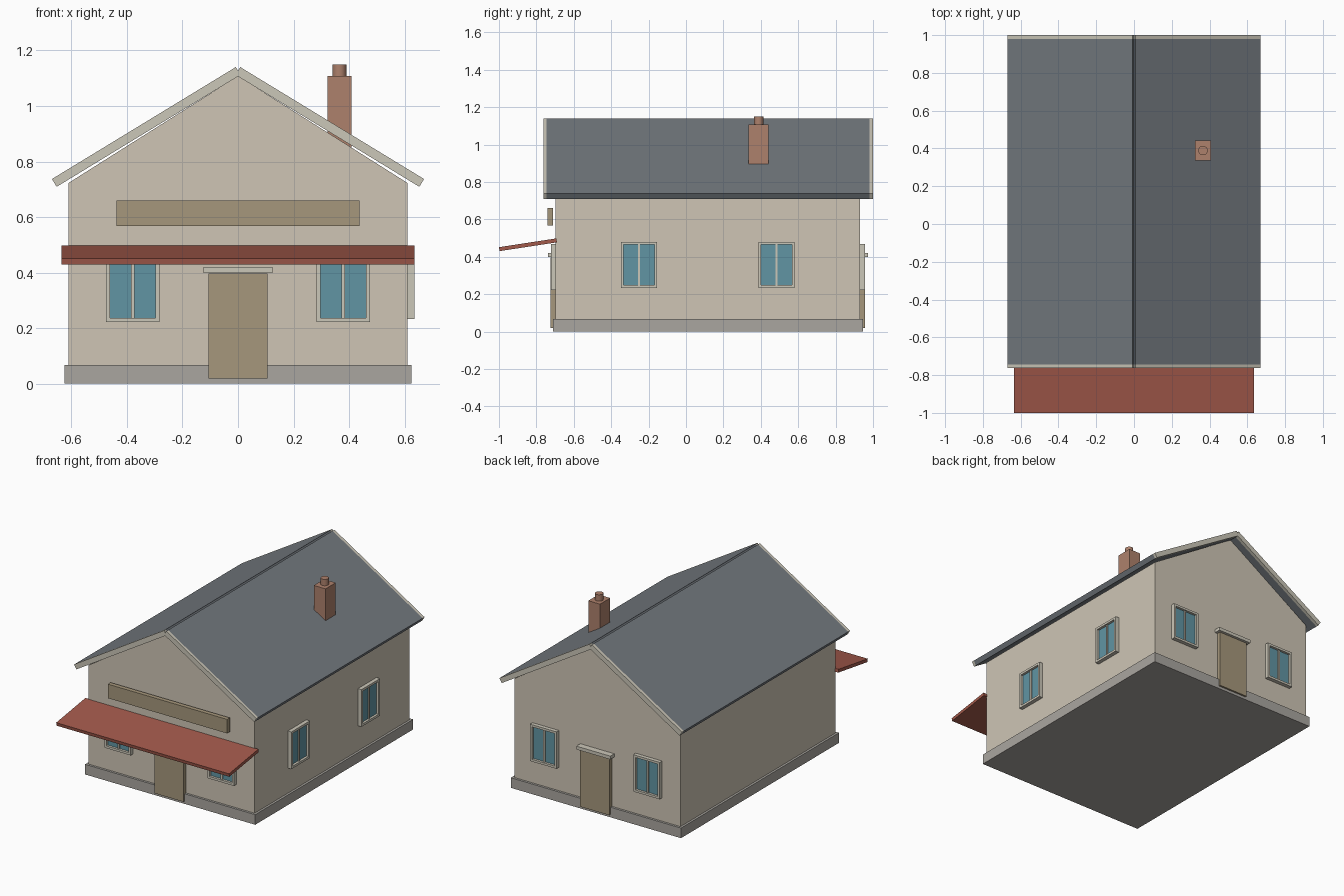
import bpy, bmesh
from math import pi
from mathutils import Matrix, Vector

if "Cube" in bpy.data.objects:
    bpy.data.objects.remove(bpy.data.objects["Cube"])


def mat(name, r, g, b):
    m = bpy.data.materials.new(name)
    m.diffuse_color = (r, g, b, 1)
    m.use_nodes = True
    m.node_tree.nodes["Principled BSDF"].inputs["Base Color"].default_value = m.diffuse_color
    return m


WALL = mat("plaster", 0.62, 0.56, 0.46)
TRIM = mat("trim", 0.60, 0.57, 0.48)
PLINTH = mat("stone", 0.40, 0.38, 0.35)
ROOF = mat("slate", 0.17, 0.19, 0.21)
BRICK = mat("brick", 0.42, 0.22, 0.15)
AWNING = mat("awning_red", 0.36, 0.10, 0.07)
WOOD = mat("wood", 0.38, 0.31, 0.20)
GLASS = mat("glass", 0.12, 0.30, 0.37)


def finish(name, bm, material, matrix=Matrix()):
    bmesh.ops.recalc_face_normals(bm, faces=bm.faces)
    me = bpy.data.meshes.new(name)
    bm.to_mesh(me)
    bm.free()
    me.materials.append(material)
    ob = bpy.data.objects.new(name, me)
    ob.matrix_world = matrix
    bpy.context.collection.objects.link(ob)
    return ob


def boxes(name, ranges, material, matrix=Matrix()):
    """One object from boxes given as (x0, x1, y0, y1, z0, z1)."""
    bm = bmesh.new()
    for x0, x1, y0, y1, z0, z1 in ranges:
        c = Vector((x0 + x1, y0 + y1, z0 + z1)) / 2
        bmesh.ops.create_cube(bm, size=1, matrix=Matrix.Translation(c)
                              @ Matrix.Diagonal((x1 - x0, y1 - y0, z1 - z0, 1)))
    return finish(name, bm, material, matrix)


def prism(name, profile, y0, y1, material, matrix=Matrix()):
    """Extrude an (x, z) profile along y."""
    bm = bmesh.new()
    f = bm.faces.new([bm.verts.new((x, y0, z)) for x, z in profile])
    ext = bmesh.ops.extrude_face_region(bm, geom=[f])["geom"]
    bmesh.ops.translate(bm, vec=(0, y1 - y0, 0),
                        verts=[v for v in ext if isinstance(v, bmesh.types.BMVert)])
    return finish(name, bm, material, matrix)


# Body
boxes("plinth", [(-0.625, 0.625, -0.712, 0.945, 0, 0.067)], PLINTH)
prism("walls", [(-0.61, 0.06), (0.61, 0.06), (0.61, 0.723), (0, 1.108), (-0.61, 0.723)],
      -0.697, 0.93, WALL)

# Roof slabs with barge boards at both gable ends
half = [(0.008, 1.14), (0.67, 0.737), (0.653, 0.709), (-0.009, 1.112)]
for side, s in (("right", 1), ("left", -1)):
    prof = [(s * x, z) for x, z in half]
    prism("roof_" + side, prof, -0.745, 0.98, ROOF)
    prism("front_barge_board_" + side, prof, -0.763, -0.745, TRIM)
    prism("back_barge_board_" + side, prof, 0.98, 1.0, TRIM)

# Chimney and pot
boxes("chimney", [(0.322, 0.408, 0.335, 0.442, 0.85, 1.108)], BRICK)
bpy.ops.mesh.primitive_cylinder_add(vertices=24, radius=0.025, depth=0.062,
                                    location=(0.365, 0.389, 1.119))
pot = bpy.context.object
pot.name = "chimney_pot"
pot.data.materials.append(BRICK)
bpy.ops.object.shade_smooth_by_angle()

# Awning: side profile turned so it runs along x
turn = Matrix.Rotation(pi / 2, 4, 'Z')
prism("awning", [(-1.0, 0.451), (-0.693, 0.498), (-0.69, 0.477), (-0.997, 0.43)],
      -0.635, 0.635, AWNING, turn)

# Sign board
boxes("sign_board", [(-0.438, 0.438, -0.74, -0.711, 0.567, 0.66)], WOOD)


# Openings are made facing -y with the wall at y = 0, then placed on a wall
def window(name, place, z0, z1, w=0.097, t=0.015, d=0.026):
    boxes(name + "_frame", [
        (-w, -w + t, -d, 0.01, z0, z1), (w - t, w, -d, 0.01, z0, z1),
        (-w + t, w - t, -d, 0.01, z0, z0 + t), (-w + t, w - t, -d, 0.01, z1 - t, z1),
        (-0.006, 0.006, -0.018, 0.01, z0 + t, z1 - t)], TRIM, place)
    boxes(name + "_glass", [(-w + t, w - t, -0.01, 0.01, z0 + t, z1 - t)], GLASS, place)


for end, y, ang in (("front", -0.697, 0), ("back", 0.93, pi)):
    base = Matrix.Translation((0, y, 0)) @ Matrix.Rotation(ang, 4, 'Z')
    boxes(end + "_door", [(-0.107, 0.107, -0.027, 0.01, 0.018, 0.397)], WOOD, base)
    boxes(end + "_door_lintel", [(-0.125, 0.125, -0.042, 0.01, 0.399, 0.421)], TRIM, base)
    for i, x in enumerate((-0.379, 0.379)):
        window(f"{end}_window_{i + 1}", base @ Matrix.Translation((x, 0, 0)), 0.222, 0.467)

for i, y in enumerate((-0.251, 0.484)):
    window(f"side_window_{i + 1}", Matrix.Translation((0.61, y, 0)) @ turn, 0.233, 0.48)
